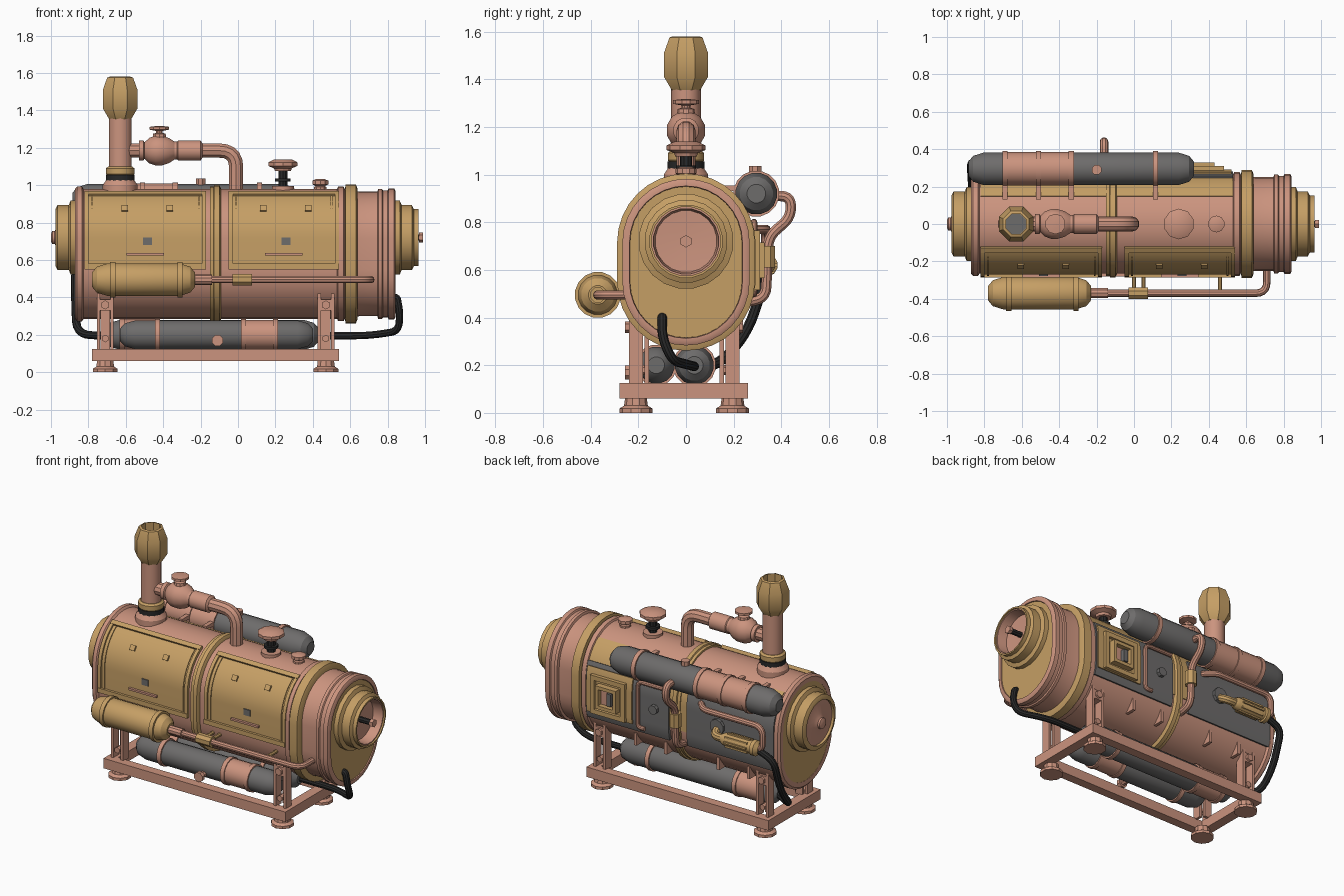
import bpy, bmesh, math
from mathutils import Vector

if "Cube" in bpy.data.objects:
    bpy.data.objects.remove(bpy.data.objects["Cube"])

def material(name, c):
    m = bpy.data.materials.new(name)
    m.diffuse_color = (*c, 1)
    m.use_nodes = True
    m.node_tree.nodes["Principled BSDF"].inputs["Base Color"].default_value = m.diffuse_color
    return m

COPPER = material("copper_pink", (0.60, 0.295, 0.21))
BRASS = material("brass", (0.56, 0.345, 0.13))
GREY = material("grey_steel", (0.155, 0.15, 0.148))
BLACK = material("black_rubber", (0.022, 0.022, 0.022))

def finish(name, bm, mat):
    bmesh.ops.recalc_face_normals(bm, faces=bm.faces)
    me = bpy.data.meshes.new(name)
    bm.to_mesh(me)
    bm.free()
    me.materials.append(mat)
    ob = bpy.data.objects.new(name, me)
    bpy.context.collection.objects.link(ob)
    return ob

def loft(name, rings, mat):
    bm = bmesh.new()
    vs = [[bm.verts.new(p) for p in r] for r in rings]
    n = len(vs[0])
    for a, b in zip(vs, vs[1:]):
        for i in range(n):
            bm.faces.new((a[i], a[(i + 1) % n], b[(i + 1) % n], b[i]))
    bm.faces.new(vs[0])
    bm.faces.new(vs[-1])
    return finish(name, bm, mat)

def lathe(name, axis, at, prof, mat, n=16):
    """prof = (radius, position along axis); at = the two other coordinates"""
    rings = []
    for r, h in prof:
        ring = []
        for i in range(n):
            t = 2 * math.pi * (i + 0.5) / n
            u, v = at[0] + r * math.cos(t), at[1] + r * math.sin(t)
            ring.append({'x': (h, u, v), 'y': (u, h, v), 'z': (u, v, h)}[axis])
        rings.append(ring)
    return loft(name, rings, mat)

def rod(name, axis, at, r, a, b, mat, n=14):
    return lathe(name, axis, at, [(r, a), (r, b)], mat, n)

def box(name, x, y, z, mat):
    return loft(name, [[(x[i], y[0], z[0]), (x[i], y[1], z[0]), (x[i], y[1], z[1]), (x[i], y[0], z[1])]
                       for i in (0, 1)], mat)

def pipe(name, pts, r, mat, rad=0.06):
    pts = [Vector(p) for p in pts]
    out = [pts[0]]
    for a, b, c in zip(pts, pts[1:], pts[2:]):
        d = min(rad, (a - b).length * 0.49, (c - b).length * 0.49)
        p, q = b + (a - b).normalized() * d, b + (c - b).normalized() * d
        for k in range(6):
            t = k / 5
            out.append(p * (1 - t) ** 2 + b * 2 * t * (1 - t) + q * t * t)
    out.append(pts[-1])
    cu = bpy.data.curves.new(name, 'CURVE')
    cu.dimensions = '3D'
    cu.bevel_depth, cu.bevel_resolution, cu.use_fill_caps = r, 3, True
    sp = cu.splines.new('POLY')
    sp.points.add(len(out) - 1)
    for s, p in zip(sp.points, out):
        s.co = (*p, 1)
    cu.materials.append(mat)
    ob = bpy.data.objects.new(name, cu)
    bpy.context.collection.objects.link(ob)
    bpy.ops.object.select_all(action='DESELECT')
    ob.select_set(True)
    bpy.context.view_layer.objects.active = ob
    bpy.ops.object.convert(target='MESH')

# Oval body outline: two half circles joined by straight sides
R, ZL, ZU = 0.265, 0.55, 0.715

def side(a0, a1, off, s=1):
    """Outline points on one side; negative angles lie on the lower arc, positive on the upper."""
    pts = []
    if a0 < 0:
        pts += [(a0 + (0 - a0) * i / 8, ZL) for i in range(8)]
    pts += [(0, ZL), (0, ZU)]
    pts += [(a1 * (i + 1) / 8, ZU) for i in range(8)]
    return [(s * (R + off) * math.cos(math.radians(a)), z + (R + off) * math.sin(math.radians(a))) for a, z in pts]

def oval(name, prof, mat):
    rings = []
    for x, off in prof:
        ring = [(x, y, z) for y, z in side(-90, 90, off)]
        ring += [(x, y, z) for y, z in side(-90, 90, off, -1)[-2:0:-1]]
        rings.append(ring)
    return loft(name, rings, mat)

def patch(name, x0, x1, a0, a1, lo, hi, s, mat):
    sec = side(a0, a1, hi, s) + side(a0, a1, lo, s)[::-1]
    return loft(name, [[(x, y, z) for y, z in sec] for x in (x0, x1)], mat)

def strip(name, x0, x1, a0, a1, lo, hi, s, mat):
    """Short strip along the upper arc"""
    c = [(r, a) for r, a in ((R + lo, a0), (R + hi, a0), (R + hi, a1), (R + lo, a1))]
    return loft(name, [[(x, s * r * math.cos(math.radians(a)), ZU + r * math.sin(math.radians(a))) for r, a in c]
                       for x in (x0, x1)], mat)

# Body shell, end collars and bands
oval("body_shell", [(-.855, -.03), (-.87, -.03), (-.872, 0), (-.86, .014), (-.835, .014), (-.825, 0),
                    (.53, 0), (.535, .012), (.565, .012), (.57, 0), (.65, -.015), (.745, -.015), (.75, .0),
                    (.77, .0), (.775, -.008), (.80, -.008), (.805, .002), (.835, .002), (.842, -.01),
                    (.842, -.028), (.825, -.03)], COPPER)
for nm, x in (("left", -.863), ("right", .83)):
    oval(nm + "_end_plate", [(x - .006, -.03), (x + .006, -.03)], BRASS)
oval("end_band", [(.572, 0), (.575, .024), (.63, .024), (.64, 0)], BRASS)
oval("middle_band", [(-.15, 0), (-.15, .012), (-.13, .012), (-.127, .02), (-.10, .02), (-.09, 0)], BRASS)

# Stepped round ports on both ends
lathe("right_port", 'x', (0, .72), [(.2, .82), (.2, .865), (.175, .875), (.175, .93), (.155, .94),
                                    (.155, .965), (.145, .965), (.145, .86)], BRASS, 20)
lathe("right_port_liner", 'x', (0, .72), [(.15, .87), (.15, .955), (.138, .955), (.13, .89), (.05, .885)], COPPER, 20)
rod("right_port_rod", 'x', (0, .72), .018, .87, .98, BLACK, 8)
rod("right_port_nut", 'x', (0, .72), .026, .968, .99, COPPER, 6)
lathe("left_port", 'x', (0, .72), [(.2, -.85), (.2, -.895), (.175, -.905), (.175, -.965), (.155, -.975),
                                   (.145, -.975), (.145, -.94)], BRASS, 20)
lathe("left_port_disc", 'x', (0, .72), [(.147, -.93), (.147, -.958), (.06, -.967), (.035, -.98), (.035, -.993),
                                        (.02, -1)], COPPER, 20)

# Front access panels with raised frames
for i, (a, b) in enumerate(((-.82, -.17), (-.05, .54))):
    p = f"front_panel_{i}"
    patch(p, a, b, 0, 62, -.005, .006, -1, BRASS)
    for x in (a, b - .022):
        patch(p + "_side", x, x + .022, 0, 62, 0, .018, -1, BRASS)
    for x in (a + .035, b - .045):
        patch(p + "_bead", x, x + .01, 0, 56, 0, .012, -1, BRASS)
    strip(p + "_top", a, b, 57, 63, 0, .02, -1, BRASS)
    box(p + "_bottom", (a, b), (-.287, -.26), (.55, .58), BRASS)
    m = (a + b) / 2
    box(p + "_handle", (m - .1, m + .1), (-.287, -.26), (.625, .638), COPPER)
    box(p + "_lock", (m - .012, m + .035), (-.277, -.26), (.68, .72), GREY)
    for x in (m - .11, m + .13):
        strip(p + "_catch", x - .018, x + .018, 32, 39, 0, .018, -1, BRASS)

# Back skins, hatch and window
patch("back_upper_skin", -.82, .53, 0, 56, -.005, .005, 1, BRASS)
for i, (a, b) in enumerate(((-.83, -.2), (-.07, .12), (.12, .53))):
    patch(f"back_panel_{i}", a, b, -18, 24, -.005, .016, 1, GREY)
patch("window_plate", .19, .52, -8, 18, 0, .026, 1, BRASS)
for d, w, y, m in ((.125, .03, .31, BRASS), (.075, .022, .33, BRASS)):
    for s in (-1, 1):
        c = sorted((s * d, s * (d - w)))
        box("window_frame_upright", (.355 + c[0], .355 + c[1]), (.27, y), (.64 - d, .64 + d), m)
        box("window_frame_rail", (.355 - d, .355 + d), (.27, y), (.64 + c[0], .64 + c[1]), m)
box("window_pane", (.30, .41), (.27, .298), (.585, .695), COPPER)
box("window_latch", (.32, .35), (.28, .325), (.6, .68), GREY)
pipe("hatch_frame", [(.1, .285, .5), (.15, .285, .5), (.15, .285, .8), (-.05, .285, .8)], .014, COPPER, .04)
rod("hatch_knob", 'y', (.03, .65), .03, .26, .305, GREY, 8)
for x in (-.62, -.4, -.02, .2):
    box("lower_rib", (x - .01, x + .01), (.16, .24), (.35, .43), COPPER)

# Gas tanks with straps and fittings
def tank(name, x0, x1, y, z, r, mat, sleeve=None, straps=()):
    lathe(name, 'x', (y, z), [(r * .45, x0), (r * .8, x0 + .025), (r, x0 + .08), (r, x1 - .08), (r * .8, x1 - .025),
                              (r * .45, x1)], mat, 16)
    if sleeve:
        rod(name + "_sleeve", 'x', (y, z), r + .003, *sleeve, COPPER, 16)
    for x in straps:
        rod(name + "_strap", 'x', (y, z), r + .009, x - .014, x + .014, BRASS if mat == BRASS else COPPER, 16)

tank("back_tank", -.885, .32, .295, .92, .088, GREY, (-.7, -.335), (-.69, -.51, -.335, .115))
for x in (-.69, -.51, -.335, .115):
    box("back_tank_bracket", (x - .014, x + .014), (.13, .26), (.93, .955), COPPER)
tank("lower_front_tank", -.63, .40, -.125, .2, .078, GREY, (.03, .2), (-.43, .03, .2))
tank("lower_back_tank", -.71, .43, .035, .2, .082, GREY, (-.62, -.43), (-.62, -.43, .2))
lathe("lower_tank_valve", 'y', (-.11, .17), [(.02, -.18), (.02, -.23), (.032, -.23), (.032, -.255)], COPPER, 8)
rod("back_tank_cap", 'z', (-.2, .29), .028, .99, 1.035, COPPER, 8)
tank("front_tank", -.78, -.23, -.37, .495, .088, BRASS, None, (-.67, -.31))
pipe("front_pipe", [(-.25, -.37, .495), (.71, -.37, .495), (.71, -.22, .495)], .02, COPPER)
rod("front_pipe_collar", 'x', (-.37, .495), .028, -.23, -.14, COPPER, 10)
rod("front_pipe_nut", 'x', (-.37, .495), .034, -.03, .075, BRASS, 8)
for x in (-.63, -.35, 0, .05, .46):
    rod("front_pipe_stay", 'y', (x, .495), .012, -.37, -.24, BRASS, 8)

# Exhaust stack
STACK = (-.63, 0)
lathe("stack_base", 'z', STACK, [(.095, .96), (.095, 1.0), (.075, 1.03)], COPPER)
rod("stack_seal", 'z', STACK, .078, 1.02, 1.055, BLACK)
lathe("stack_collar", 'z', STACK, [(.07, 1.05), (.078, 1.06), (.078, 1.09), (.065, 1.1)], BRASS)
rod("stack_pipe", 'z', STACK, .062, 1.05, 1.37, COPPER)
lathe("stack_cap", 'z', STACK, [(.065, 1.355), (.1, 1.41), (.1, 1.51), (.075, 1.575), (.06, 1.58), (.06, 1.46)], BRASS, 8)
rod("stack_throat", 'z', STACK, .058, 1.4, 1.465, GREY, 8)

# Top pipe with valve
pipe("top_pipe", [(-.6, 0, 1.185), (-.01, 0, 1.185), (-.01, 0, .96)], .04, COPPER, .09)
lathe("top_valve", 'x', (0, 1.185), [(.055, -.53), (.055, -.505), (.045, -.5), (.07, -.475), (.083, -.44), (.083, -.41),
                                     (.07, -.37), (.05, -.34), (.05, -.325), (.055, -.32), (.055, -.2), (.04, -.19)], COPPER, 12)
lathe("valve_wheel", 'z', (-.42, 0), [(.04, 1.24), (.035, 1.275), (.018, 1.28), (.018, 1.29), (.055, 1.297),
                                      (.055, 1.312), (.02, 1.316)], COPPER, 10)
# Top knobs
rod("knob_base", 'z', (.24, 0), .06, .96, .995, COPPER)
rod("knob_stem", 'z', (.24, 0), .026, .98, 1.09, BLACK, 10)
rod("knob_ring", 'z', (.24, 0), .043, 1.02, 1.037, BLACK)
lathe("knob_wheel", 'z', (.24, 0), [(.045, 1.075), (.05, 1.09), (.082, 1.103), (.082, 1.122), (.05, 1.138)], COPPER, 10)
lathe("small_knob", 'z', (.44, 0), [(.035, .96), (.035, .99), (.025, .995), (.045, 1.005), (.045, 1.025), (.025, 1.032)], COPPER, 10)

# Back plumbing, finned pump and hoses
pipe("back_pipe", [(-.16, .34, .91), (-.16, .44, .91), (-.16, .44, .82), (-.16, .345, .74), (-.16, .335, .48),
                   (-.16, .22, .46)], .023, COPPER, .05)
rod("back_pipe_nut", 'z', (-.16, .34), .037, .61, .70, BRASS, 8)
pipe("pump_pipe", [(-.3, .27, .77), (-.36, .335, .77), (-.79, .335, .77), (-.79, .335, .62), (-.7, .335, .62)], .02, COPPER)
lathe("pump", 'x', (.335, .62), [(.03, -.5), (.04, -.52), (.04, -.72), (.05, -.725), (.05, -.75), (.025, -.77)], BRASS, 12)
for i in range(8):
    t = math.pi * i / 4
    y, z = .335 + .042 * math.cos(t), .62 + .042 * math.sin(t)
    box("pump_fin", (-.7, -.54), (y - .006, y + .006), (z - .006, z + .006), BRASS)
pipe("pump_inlet", [(-.52, .335, .62), (-.43, .335, .62), (-.43, .25, .66)], .026, BRASS)
rod("pump_flange", 'y', (-.43, .66), .05, .26, .3, GREY, 10)
pipe("left_hose", [(-.76, .335, .61), (-.87, .335, .57), (-.87, .26, .34), (-.86, .14, .2), (-.69, .035, .195)], .022, BLACK, .12)
pipe("right_hose", [(.42, .035, .195), (.7, .035, .195), (.86, -.06, .22), (.865, -.1, .32), (.85, -.1, .4), (.82, -.1, .4)],
     .02, BLACK, .09)

# Base frame, feet and body brackets
for y in (-.28, .2):
    box("frame_rail", (-.78, .54), (y, y + .06), (.06, .125), COPPER)
for x in (-.78, .475):
    box("frame_end", (x, x + .065), (-.28, .26), (.06, .125), COPPER)
for x in (-.71, .47):
    for y, s in ((-.21, -1), (.195, 1)):
        lathe("foot", 'z', (x, y), [(.07, 0), (.07, .018), (.05, .03), (.045, .065)], COPPER, 10)
        for dx in (-.036, .036):
            box("bracket_post", (x + dx - .009, x + dx + .009), (y - .03, y + .03), (.12, .42), COPPER)
        yi = y - s * .045
        box("bracket_web", (x - .025, x + .025), (yi - .01, yi + .01), (.12, .42), COPPER)
        box("bracket_top", (x - .045, x + .045), (y - .03, y + .03), (.33, .39), COPPER)
        rod("bracket_bolt", 'y', (x, .36), .024, y, y + s * .045, COPPER, 6)
        rod("bracket_lower_bolt", 'y', (x, .18), .02, y - s * .04, y + s * .03, COPPER, 6)

# Smooth curved faces, keep edges sharp
bpy.ops.object.select_all(action='SELECT')
bpy.context.view_layer.objects.active = bpy.data.objects["body_shell"]
bpy.ops.object.shade_smooth_by_angle(angle=math.radians(32))
